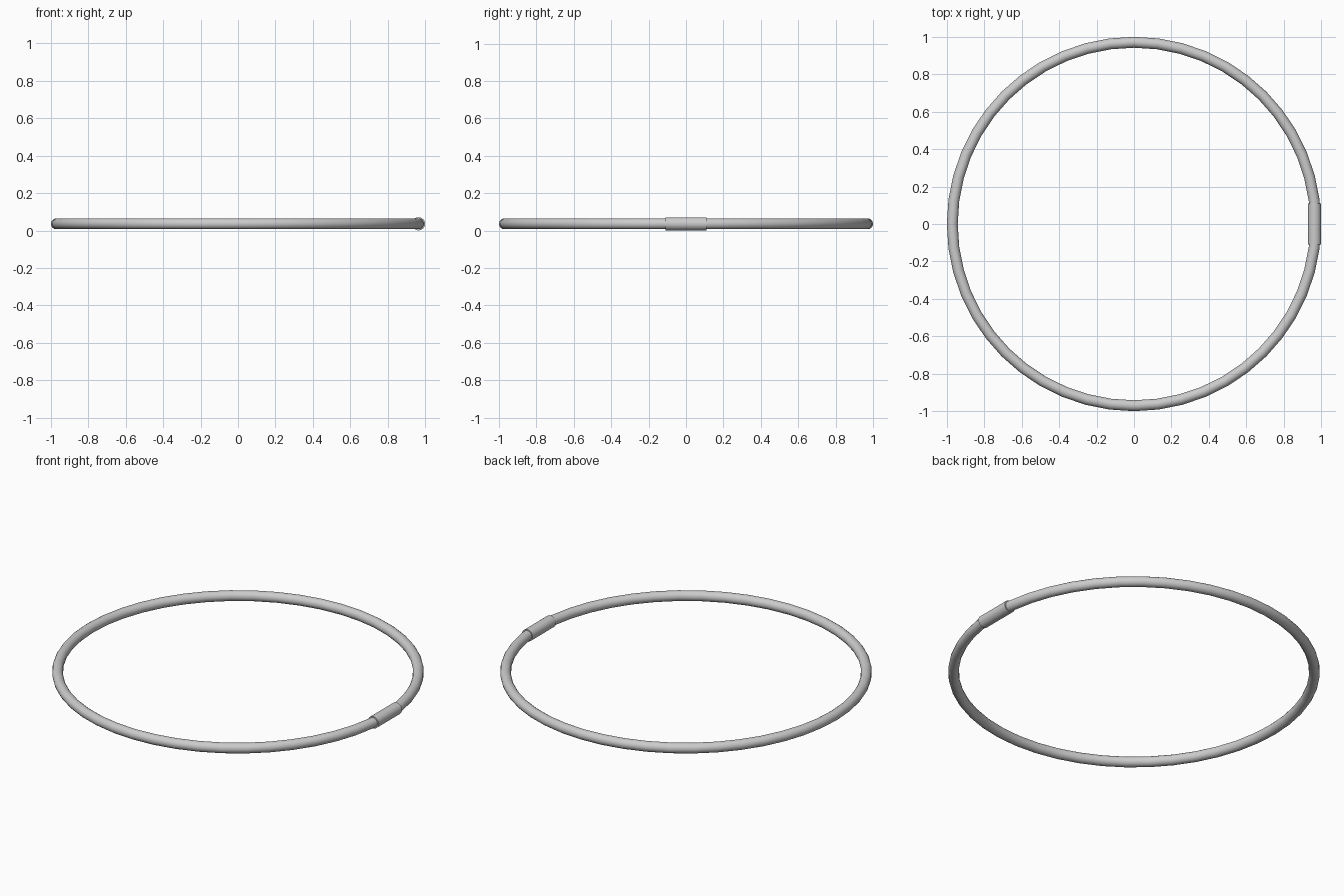
import bpy, math

if "Cube" in bpy.data.objects:
    bpy.data.objects.remove(bpy.data.objects["Cube"])

CZ = 0.036  # centre height

# Hoop tube
bpy.ops.mesh.primitive_torus_add(major_segments=48, minor_segments=16,
                                 major_radius=0.971, minor_radius=0.029,
                                 location=(0, 0, CZ))
hoop = bpy.context.object
hoop.name = "hoop_tube"
bpy.ops.object.shade_smooth_by_angle(angle=math.radians(40))

# Straight joining sleeve on the right side
bpy.ops.mesh.primitive_cylinder_add(vertices=24, radius=0.035, depth=0.22,
                                    location=(0.965, 0, CZ),
                                    rotation=(math.pi / 2, 0, 0))
sleeve = bpy.context.object
sleeve.name = "joining_sleeve"
sleeve.location.z = CZ
bpy.ops.object.shade_smooth_by_angle(angle=math.radians(40))
